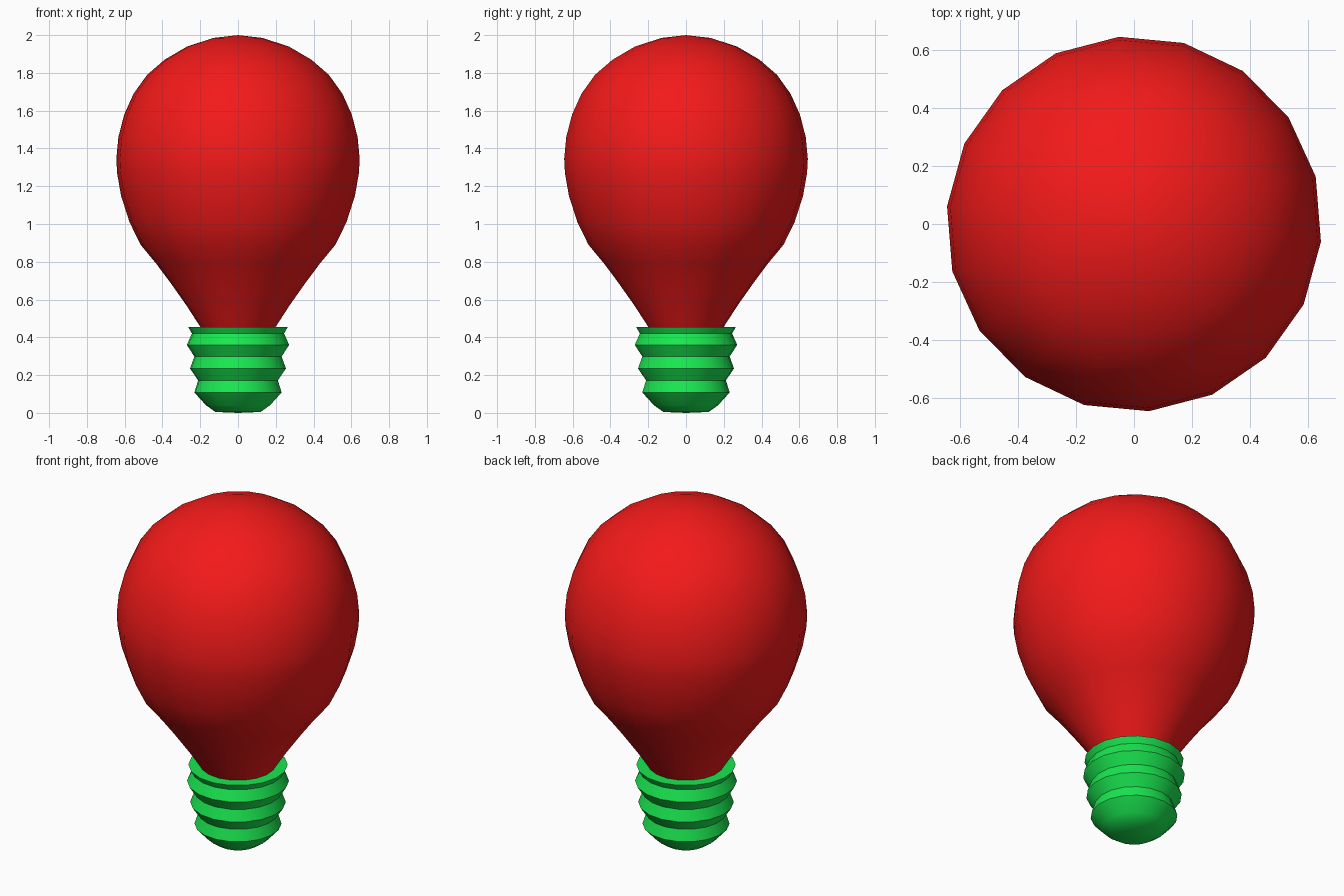
import bpy, bmesh, math

if "Cube" in bpy.data.objects:
    bpy.data.objects.remove(bpy.data.objects["Cube"])

SIDES = 18
OFFSET = math.radians(14.6)


def paint(name, color):
    mat = bpy.data.materials.new(name)
    mat.diffuse_color = color
    mat.use_nodes = True
    mat.node_tree.nodes["Principled BSDF"].inputs["Base Color"].default_value = mat.diffuse_color
    return mat


def lathe(name, profile, mat, angle):
    """Spin (radius, height) points around z; radius 0 makes a pole."""
    bm = bmesh.new()
    rings = []
    for r, z in profile:
        if r == 0:
            rings.append([bm.verts.new((0, 0, z))] * SIDES)
        else:
            rings.append([bm.verts.new((r * math.cos(OFFSET + math.tau * i / SIDES),
                                        r * math.sin(OFFSET + math.tau * i / SIDES), z))
                          for i in range(SIDES)])
    for low, high in zip(rings, rings[1:]):
        for i in range(SIDES):
            j = (i + 1) % SIDES
            corners = list(dict.fromkeys((low[i], low[j], high[j], high[i])))
            bm.faces.new(corners)
    bmesh.ops.recalc_face_normals(bm, faces=bm.faces)
    mesh = bpy.data.meshes.new(name)
    bm.to_mesh(mesh)
    bm.free()
    obj = bpy.data.objects.new(name, mesh)
    bpy.context.collection.objects.link(obj)
    mesh.materials.append(mat)
    bpy.ops.object.select_all(action='DESELECT')
    obj.select_set(True)
    bpy.context.view_layer.objects.active = obj
    bpy.ops.object.shade_smooth_by_angle(angle=math.radians(angle))
    return obj


# Glass: narrow neck swelling into a round dome
lathe("glass_bulb",
      [(0.20, 0.455), (0.275, 0.57), (0.36, 0.69), (0.435, 0.79), (0.518, 0.89),
       (0.577, 1.01), (0.622, 1.15), (0.643, 1.27), (0.647, 1.345), (0.636, 1.46),
       (0.605, 1.58), (0.555, 1.69), (0.483, 1.79), (0.39, 1.87), (0.27, 1.94),
       (0.13, 1.985), (0, 2.0)],
      paint("red_glass", (0.9, 0.01, 0.01, 1)), 60)

# Screw base: rounded foot, three ridges and a flat top rim
lathe("screw_base",
      [(0, 0), (0.12, 0.005), (0.17, 0.04), (0.232, 0.108), (0.212, 0.172),
       (0.255, 0.235), (0.232, 0.298), (0.272, 0.36), (0.245, 0.42),
       (0.265, 0.455), (0.20, 0.455)],
      paint("green_base", (0.01, 0.8, 0.08, 1)), 42)
